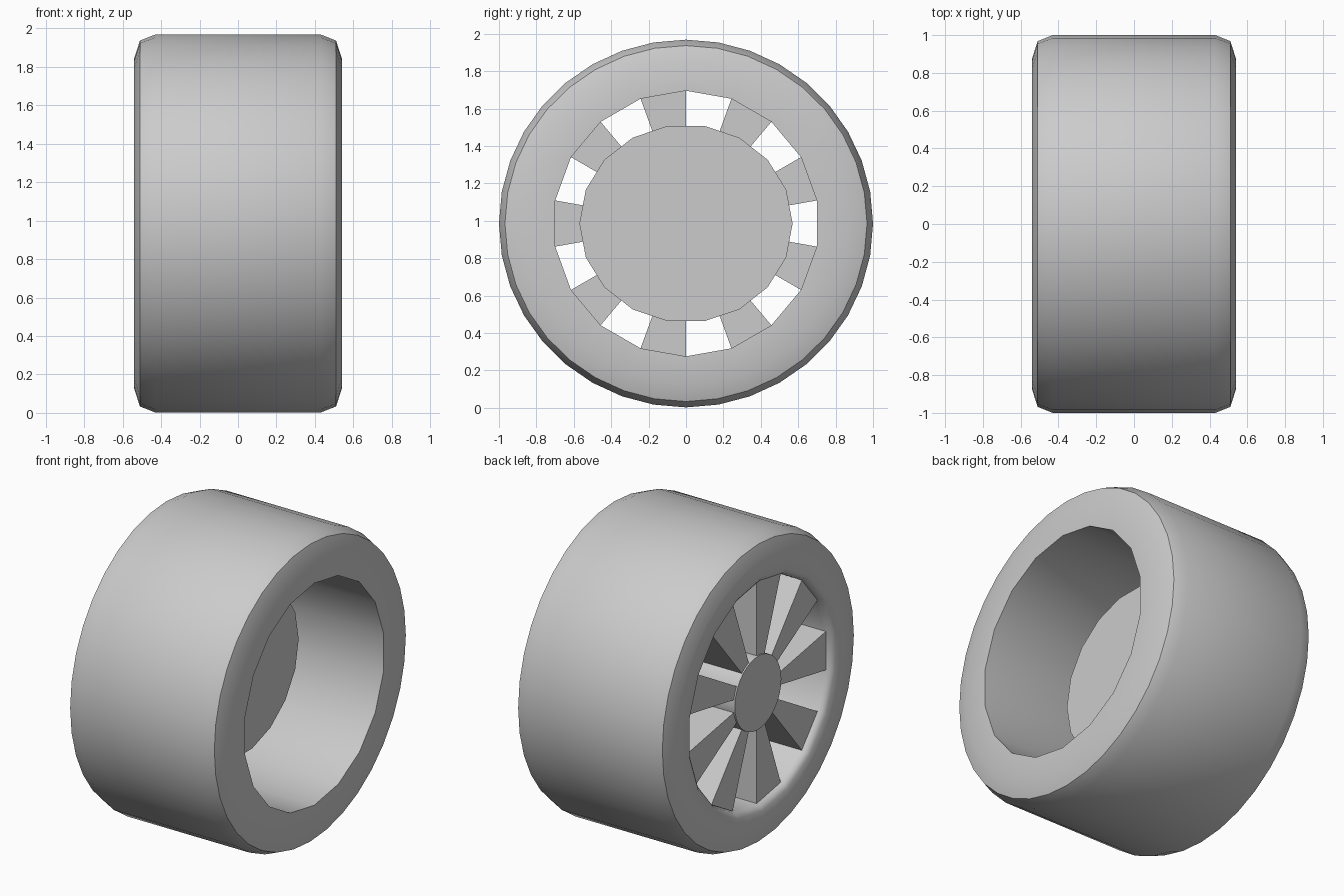
import bpy
import bmesh
from math import sin, cos, pi, radians

cube = bpy.data.objects.get("Cube")
if cube:
    bpy.data.objects.remove(cube, do_unlink=True)

CZ = 0.985          # axle height
SIDES = 36

grey = bpy.data.materials.new("plain_grey")
grey.use_nodes = True
colour = (0.6, 0.6, 0.6, 1)
grey.diffuse_color = colour
grey.node_tree.nodes["Principled BSDF"].inputs["Base Color"].default_value = colour


def point(x, r, angle, squash=1.0):
    """Point at a distance from the axle; angle runs from up towards +y."""
    return (x, r * sin(angle), CZ + r * cos(angle) * squash)


def finish(name, bm, smooth=None):
    bmesh.ops.recalc_face_normals(bm, faces=bm.faces)
    mesh = bpy.data.meshes.new(name)
    bm.to_mesh(mesh)
    bm.free()
    mesh.materials.append(grey)
    obj = bpy.data.objects.new(name, mesh)
    bpy.context.collection.objects.link(obj)
    if smooth:
        bpy.ops.object.select_all(action="DESELECT")
        obj.select_set(True)
        bpy.context.view_layer.objects.active = obj
        bpy.ops.object.shade_smooth_by_angle(angle=radians(smooth))
    return obj


def bridge(bm, a, b):
    n = len(a)
    for i in range(n):
        j = (i + 1) % n
        bm.faces.new((a[i], a[j], b[j], b[i]))


def drum(name, x0, x1, r, sides, turn=0.0, squash=1.0, smooth=None):
    """Closed cylinder along the axle."""
    bm = bmesh.new()
    ends = [[bm.verts.new(point(x, r, turn + 2 * pi * i / sides, squash))
             for i in range(sides)] for x in (x0, x1)]
    bridge(bm, *ends)
    for end in ends:
        bm.faces.new(end)
    return finish(name, bm, smooth)


# Tyre: closed profile swept round the axle, with an 18-sided bore
half = [(0.43, 1.0), (0.51, 0.968), (0.54, 0.875)]
outer = [(-x, r) for x, r in reversed(half)] + half
bore = [(0.54, 0.71), (-0.49, 0.71), (-0.52, 0.72), (-0.54, 0.745)]
bm = bmesh.new()
rings = []
for x, r in outer:
    rings.append([bm.verts.new(point(x, r, 2 * pi * i / SIDES, 0.983))
                  for i in range(SIDES)])
for x, r in bore:
    rings.append([bm.verts.new(point(x, r * (cos(pi / 18) if i % 2 else 1),
                                     2 * pi * i / SIDES))
                  for i in range(SIDES)])
for k, ring in enumerate(rings):
    bridge(bm, ring, rings[(k + 1) % len(rings)])
finish("tyre", bm, 40)

# Nine wedge spokes with equal gaps between them
bm = bmesh.new()
for k in range(9):
    a0 = radians(40 * k + 20)
    a1 = radians(40 * k + 40)
    front, back = [[bm.verts.new(point(x, r, a)) for r, a in
                    ((0.2, a0), (0.71, a0), (0.71, a1), (0.2, a1))]
                   for x in (-0.5, -0.22)]
    bridge(bm, front, back)
    bm.faces.new(front)
    bm.faces.new(back)
finish("spokes", bm)

# Hub cap on the outside, brake drum on the inside
drum("hub", -0.51, -0.2, 0.235, SIDES, smooth=40)
drum("brake_drum", -0.22, 0.03, 0.57, 18, turn=pi / 18, squash=0.93, smooth=30)
